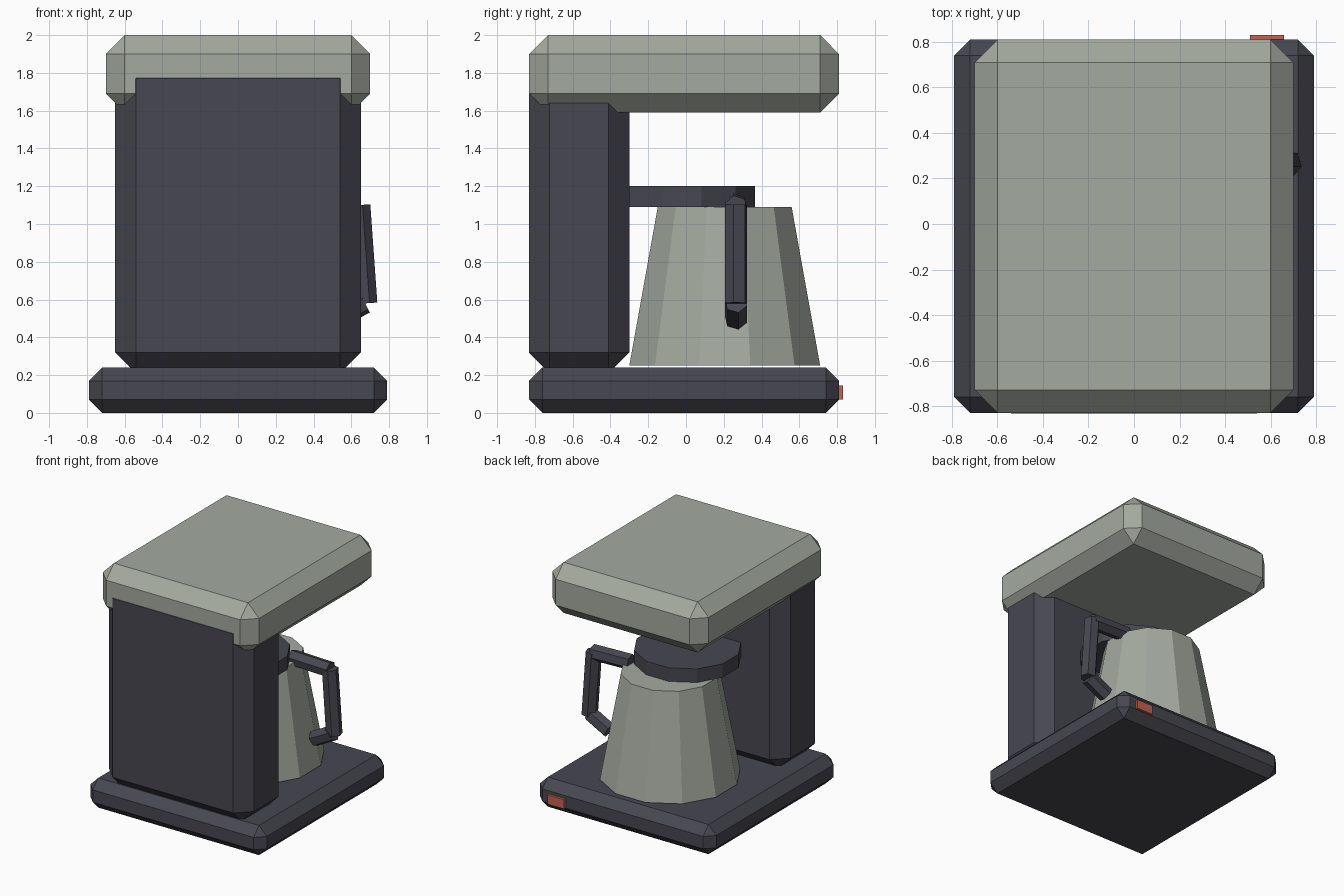
import bpy, bmesh, math
from mathutils import Matrix, Vector

cube = bpy.data.objects.get("Cube")
if cube:
    bpy.data.objects.remove(cube, do_unlink=True)


def material(name, rgb):
    mat = bpy.data.materials.new(name)
    mat.use_nodes = True
    mat.diffuse_color = (*rgb, 1)
    mat.node_tree.nodes["Principled BSDF"].inputs["Base Color"].default_value = (*rgb, 1)
    return mat


light_grey = material("light grey", (0.37, 0.40, 0.35))
charcoal = material("charcoal", (0.063, 0.063, 0.082))
red = material("warm red", (0.56, 0.12, 0.08))


def finish(name, bm, mat):
    mesh = bpy.data.meshes.new(name)
    bm.to_mesh(mesh)
    bm.free()
    mesh.materials.append(mat)
    obj = bpy.data.objects.new(name, mesh)
    bpy.context.scene.collection.objects.link(obj)
    return obj


def box(name, low, high, chamfer, mat):
    """Box between two corners with chamfered edges."""
    low, high = Vector(low), Vector(high)
    bm = bmesh.new()
    place = Matrix.Translation((low + high) / 2) @ Matrix.Diagonal((*(high - low), 1))
    bmesh.ops.create_cube(bm, size=1, matrix=place)
    if chamfer:
        bmesh.ops.bevel(bm, geom=bm.edges[:], offset=chamfer, segments=1,
                        profile=0.5, affect='EDGES')
    return finish(name, bm, mat)


def cone(name, y, z_low, z_high, r_low, r_high, mat):
    """Upright twelve-sided cone with flat sides facing the axes."""
    bm = bmesh.new()
    place = (Matrix.Translation((0, y, (z_low + z_high) / 2))
             @ Matrix.Rotation(math.radians(15), 4, 'Z'))
    bmesh.ops.create_cone(bm, cap_ends=True, segments=12, radius1=r_low,
                          radius2=r_high, depth=z_high - z_low, matrix=place)
    return finish(name, bm, mat)


def bar(name, start, end, y, mat):
    """Six-sided bar between two (x, z) points."""
    a, b = Vector((start[0], y, start[1])), Vector((end[0], y, end[1]))
    along, side = (b - a).normalized(), Vector((0, 1, 0))
    axes = Matrix((side.cross(along), side, along)).transposed().to_4x4()
    place = (Matrix.Translation((a + b) / 2) @ axes
             @ Matrix.Rotation(math.radians(42), 4, 'Z'))
    bm = bmesh.new()
    bmesh.ops.create_cone(bm, cap_ends=True, segments=6, radius1=0.062,
                          radius2=0.062, depth=(b - a).length, matrix=place)
    return finish(name, bm, mat)


# Body
box("base", (-0.79, -0.83, 0), (0.79, 0.81, 0.24), 0.07, charcoal)
box("column", (-0.65, -0.832, 0.21), (0.65, -0.30, 1.88), 0.11, charcoal)
box("head", (-0.70, -0.83, 1.59), (0.70, 0.81, 2.0), 0.10, light_grey)
box("switch", (0.51, 0.79, 0.07), (0.66, 0.83, 0.145), 0, red)

# Jug and its lid
cone("jug", 0.205, 0.25, 1.09, 0.523, 0.367, light_grey)
cone("lid", -0.02, 1.09, 1.20, 0.398, 0.398, charcoal)

# Jug handle
bar("handle_top", (0.30, 1.10), (0.645, 1.09), 0.265, charcoal)
bar("handle_grip", (0.64, 1.10), (0.677, 0.58), 0.265, charcoal)
bar("handle_bottom", (0.50, 0.495), (0.67, 0.585), 0.265, charcoal)
